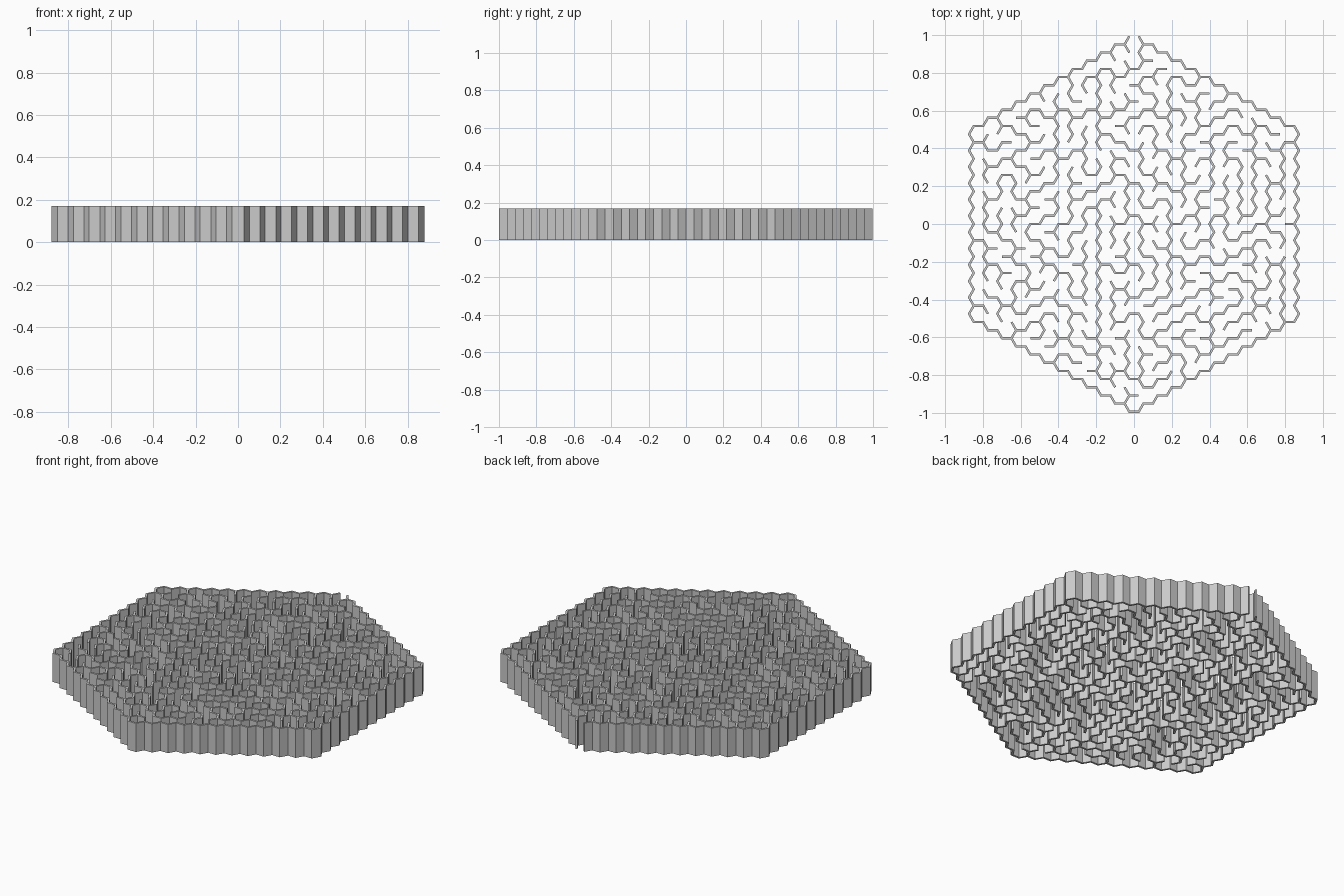
import bpy, bmesh, math, random
from mathutils import Vector

if "Cube" in bpy.data.objects:
    bpy.data.objects.remove(bpy.data.objects["Cube"])

random.seed(7)
R = 11                      # rings of cells around the centre
T = 0.012                   # wall thickness
H = 0.17                    # wall height
ROW = (2 - T) / (2 * R + 1)  # cell height
S = ROW / math.sqrt(3)      # cell side
DIRS = [(1, 0), (0, 1), (-1, 1), (-1, 0), (0, -1), (1, -1)]

# long zigzag walls kept intact: (x, lowest y, highest y)
LONG_WALLS = [(-0.19, 0.38, 0.84), (-0.19, -0.77, -0.33), (0.19, 0.42, 0.76),
              (0.19, -0.40, -0.05), (-0.04, -0.82, -0.58), (0.79, -0.50, -0.18),
              (0.79, 0.12, 0.40), (-0.41, 0.28, 0.50), (0.56, 0.05, 0.30),
              (-0.79, -0.30, -0.10), (-0.19, -0.10, 0.10)]

cells = {(q, r) for q in range(-R, R + 1) for r in range(-R, R + 1)
         if abs(q + r) <= R}


def centre(c):
    return Vector((1.5 * S * c[0], ROW * (c[1] + c[0] / 2)))


def step(c, d):
    return (c[0] + DIRS[d][0], c[1] + DIRS[d][1])


def kept(a, b):
    m = (centre(a) + centre(b)) / 2
    return a[0] != b[0] and any(abs(m.x - x) < S / 2 and lo < m.y < hi
                                for x, lo, hi in LONG_WALLS)


# carve the passages, walking until stuck and then backing up
opened, seen, stack = set(), {(0, R)}, [(0, R)]
while stack:
    c = stack[-1]
    options = [n for n in (step(c, d) for d in range(6))
               if n in cells and n not in seen and not kept(c, n)]
    if not options:
        stack.pop()
        continue
    n = random.choice(options)
    opened.add(frozenset((c, n)))
    seen.add(n)
    stack.append(n)
opened.add(frozenset(((0, R), (0, R + 1))))   # entrance in the rim

# collect remaining cell sides as walls between grid corners
points, links, walls = {}, {}, set()


def corner(c, k):
    a = math.radians(60 * k)
    p = centre(c) + Vector((math.cos(a), math.sin(a))) * S
    key = (round(p.x / (S / 2)), round(p.y / (ROW / 2)))
    points[key] = Vector((key[0] * S / 2, key[1] * ROW / 2))
    return key


for c in sorted(cells):
    for d in range(6):
        if frozenset((c, step(c, d))) in opened:
            continue
        a, b = corner(c, d), corner(c, d + 1)
        walls.add((min(a, b), max(a, b)))
for a, b in walls:
    links.setdefault(a, []).append(b)
    links.setdefault(b, []).append(a)


def wall_end(a, b):
    """Right, middle and left footprint points at a, mitred to neighbours."""
    p, d = points[a], (points[b] - points[a]).normalized()
    n = Vector((-d.y, d.x))
    sides = [(points[o] - p).dot(n) > 0 for o in links[a] if o != b]
    m = T / (2 * math.sqrt(3))

    def offset(left):
        return m if left in sides else (-m if sides else 0)
    return ([p + d * offset(False) - n * T / 2, p, p + d * offset(True) + n * T / 2],
            not sides)


# build one continuous wall mesh
bm = bmesh.new()
for a, b in sorted(walls):
    (pa, free_a), (pb, free_b) = wall_end(a, b), wall_end(b, a)
    outline = pa + pb
    low = [bm.verts.new((p.x, p.y, 0)) for p in outline]
    top = [bm.verts.new((p.x, p.y, H)) for p in outline]
    bm.faces.new(top[::-1])
    bm.faces.new(low)
    sides = [2, 5] + ([0, 1] if free_a else []) + ([3, 4] if free_b else [])
    for i in sides:
        j = (i + 1) % 6
        bm.faces.new((low[j], low[i], top[i], top[j]))
bmesh.ops.remove_doubles(bm, verts=bm.verts, dist=1e-4)
bmesh.ops.recalc_face_normals(bm, faces=bm.faces)
mesh = bpy.data.meshes.new("maze_walls")
bm.to_mesh(mesh)
bm.free()
bpy.context.collection.objects.link(bpy.data.objects.new("maze_walls", mesh))
